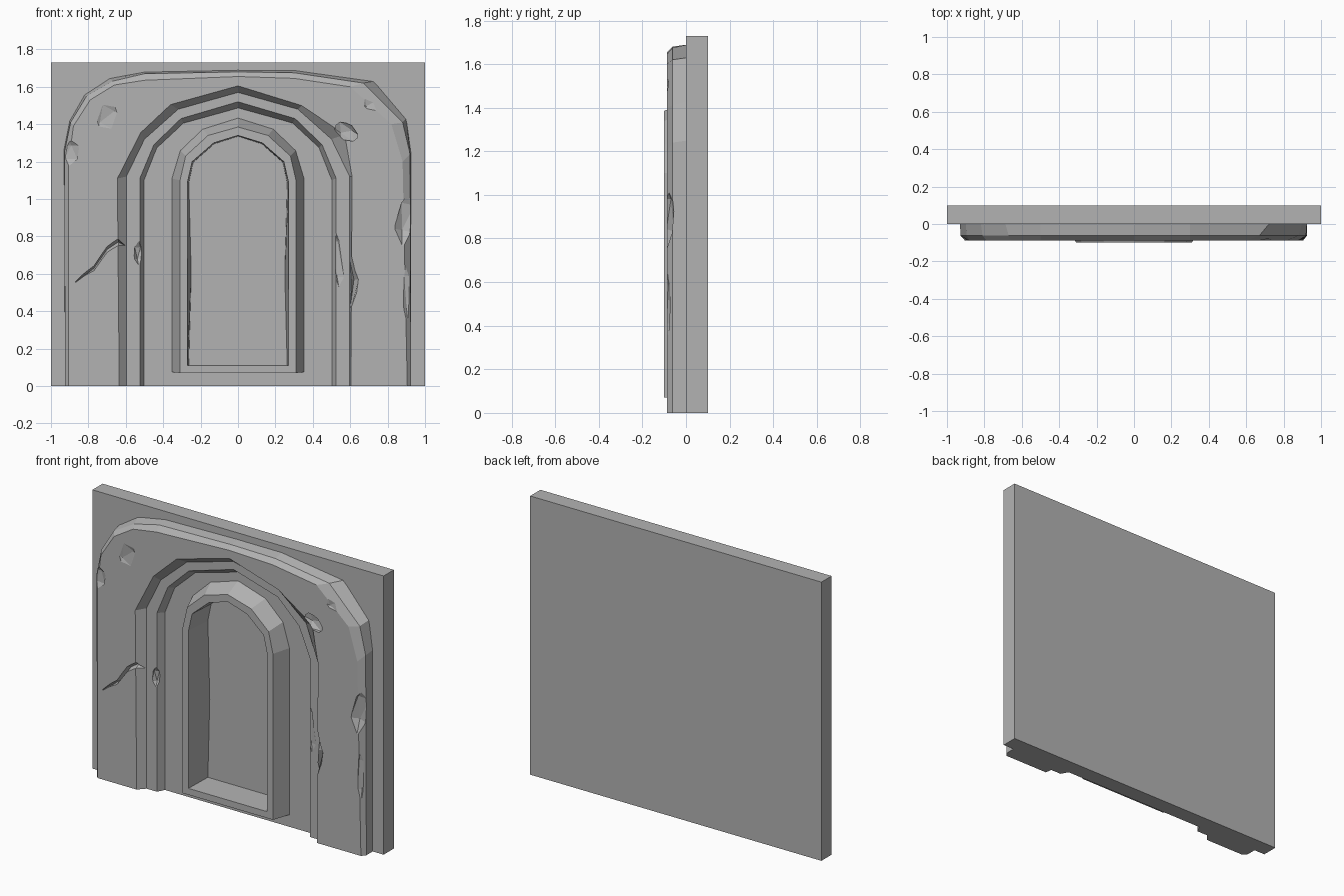
import bpy, bmesh
from mathutils import Matrix, Vector

old = bpy.data.objects.get("Cube")
if old:
    bpy.data.objects.remove(old, do_unlink=True)

stone = bpy.data.materials.new("grey stone")
stone.use_nodes = True
stone.diffuse_color = (0.45, 0.45, 0.45, 1)
stone.node_tree.nodes["Principled BSDF"].inputs["Base Color"].default_value = (0.45, 0.45, 0.45, 1)


def finish(name, bm):
    bmesh.ops.recalc_face_normals(bm, faces=bm.faces)
    mesh = bpy.data.meshes.new(name)
    bm.to_mesh(mesh)
    bm.free()
    mesh.materials.append(stone)
    obj = bpy.data.objects.new(name, mesh)
    bpy.context.collection.objects.link(obj)
    return obj


def mirrored(half):
    """Outline from the left foot over the apex to the right foot."""
    return [(-x, z) for x, z in half] + [p for p in reversed(half) if p[0] > 0]


def ring(bm, outline, y):
    return [bm.verts.new((x, y, z)) for x, z in outline]


def bridge(bm, a, b, closed=False):
    n = len(a)
    for i in range(n if closed else n - 1):
        j = (i + 1) % n
        bm.faces.new((a[i], a[j], b[j], b[i]))


def cut(target, cutter):
    mod = target.modifiers.new("cut", 'BOOLEAN')
    mod.operation = 'DIFFERENCE'
    mod.solver = 'EXACT'
    mod.object = cutter
    cutter.hide_render = True
    cutter.hide_set(True)


# Flat wall slab
bm = bmesh.new()
bmesh.ops.create_cube(bm, size=1, matrix=Matrix.Translation((0, 0.05, 0.865))
                      @ Matrix.Diagonal((2, 0.1, 1.73, 1)))
slab = finish("wall_slab", bm)

# Outline of the worn outer edge, and the same edge chamfered at the front
outer = [(-.925, 0), (-.93, 1.27), (-.9, 1.42), (-.82, 1.56), (-.69, 1.645), (-.5, 1.68),
         (0, 1.69), (.3, 1.69), (.73, 1.63), (.9, 1.43), (.925, 1.25), (.925, 0)]
shoulder = [(-.925, 0), (-.928, 1.25), (-.895, 1.41), (-.81, 1.55), (-.67, 1.63), (-.5, 1.67),
            (0, 1.68), (.3, 1.675), (.67, 1.62), (.88, 1.41), (.92, 1.24), (.925, 0)]
front = [(-.905, 0), (-.905, 1.2), (-.88, 1.39), (-.79, 1.53), (-.66, 1.61), (-.5, 1.635),
         (0, 1.655), (.3, 1.645), (.6, 1.6), (.82, 1.4), (.88, 1.2), (.905, 0)]
# Stepped arches, from the front face inward
arch_top = [(-.635, 0), (-.645, 1.11), (-.52, 1.355), (-.36, 1.505), (0, 1.605),
            (.34, 1.5), (.57, 1.345), (.61, 1.12), (.603, 0)]
arch_ledge = mirrored([(.597, 0), (.597, 1.12), (.5, 1.32), (.32, 1.48), (0, 1.57)])
step_top = mirrored([(.525, 0), (.525, 1.11), (.45, 1.29), (.305, 1.43), (0, 1.52)])
step_foot = mirrored([(.497, 0), (.497, 1.1), (.43, 1.27), (.29, 1.4), (0, 1.48)])

# Arched surround, one closed solid set slightly into the slab
bm = bmesh.new()
outside = [ring(bm, o, y) for o, y in ((outer, .01), (shoulder, -.062), (front, -.087))]
inside = [ring(bm, o, y) for o, y in ((arch_top, -.087), (arch_ledge, -.045),
                                      (step_top, -.045), (step_foot, .01))]
for group in (outside, inside):
    for a, b in zip(group, group[1:]):
        bridge(bm, a, b)
bm.faces.new(outside[-1] + inside[0][::-1])
bm.faces.new(outside[0] + inside[-1][::-1])
for foot in (0, -1):
    bm.faces.new([r[foot] for r in outside + inside])
surround = finish("arched_surround", bm)


# Cracks: tapering V grooves along a path of (x, z, half width)
def crack(name, path, side):
    bm = bmesh.new()
    rows = []
    for x, z, w in path:
        p, off = Vector((x, 0, z)), Vector(side) * w
        rows.append([bm.verts.new(p + off + Vector((0, -.12, 0))),
                     bm.verts.new(p - off + Vector((0, -.12, 0))),
                     bm.verts.new(p + Vector((0, -.05, 0)))])
    for a, b in zip(rows, rows[1:]):
        bridge(bm, a, b, True)
    bm.faces.new(rows[0])
    bm.faces.new(rows[-1])
    cut(surround, finish(name, bm))


crack("left_crack_cutter", [(-.87, .555, .004), (-.77, .63, .025), (-.7, .73, .03),
                            (-.64, .77, .035), (-.58, .74, .02)], (0, 0, 1))
crack("right_crack_cutter", [(.6, .42, .01), (.62, .57, .045), (.6, .66, .03),
                             (.59, .8, .005)], (1, 0, 0))

# Chips: shallow faceted bites out of the stone
chips = [((-.7, -.1, 1.44), (.07, .025, .1), .5), ((-.91, -.09, 1.25), (.07, .025, .08), 0),
         ((.91, -.09, .9), (.07, .04, .16), .2), ((.58, -.08, 1.36), (.08, .03, .05), .6),
         ((.71, -.1, 1.51), (.06, .025, .05), .4), ((-.53, -.05, .71), (.03, .03, .07), 0),
         ((.53, -.06, .68), (.035, .03, .22), -.1), ((.91, -.09, .5), (.03, .02, .2), 0)]
for i, (pos, size, turn) in enumerate(chips):
    bm = bmesh.new()
    bmesh.ops.create_icosphere(bm, subdivisions=1, radius=1, matrix=Matrix.Translation(pos)
                               @ Matrix.Rotation(turn, 4, 'Y') @ Matrix.Diagonal((*size, 1)))
    cut(surround, finish(f"chip_cutter_{i + 1}", bm))

# Door frame with a sill and a deep recessed panel
frame_foot = mirrored([(.355, .075), (.355, .6), (.355, 1.11), (.31, 1.26), (.19, 1.375), (0, 1.435)])
frame_edge = mirrored([(.31, .07), (.31, .6), (.31, 1.1), (.28, 1.23), (.16, 1.34), (0, 1.385)])
frame_lip = mirrored([(.27, .11), (.27, .6), (.27, 1.09), (.245, 1.2), (.13, 1.3), (0, 1.34)])
panel = mirrored([(.263, .112), (.25, .6), (.263, 1.085), (.24, 1.195), (.127, 1.295), (0, 1.335)])
bm = bmesh.new()
rings = [ring(bm, o, y) for o, y in ((frame_foot, .005), (frame_edge, -.1),
                                     (frame_lip, -.1), (panel, .08))]
for a, b in zip(rings, rings[1:]):
    bridge(bm, a, b, True)
bm.faces.new(rings[-1])
finish("door_frame", bm)

# Opening in the slab behind the frame
bm = bmesh.new()
near, far = ring(bm, frame_lip, -.05), ring(bm, frame_lip, .09)
bridge(bm, near, far, True)
bm.faces.new(near)
bm.faces.new(far)
cut(slab, finish("opening_cutter", bm))
